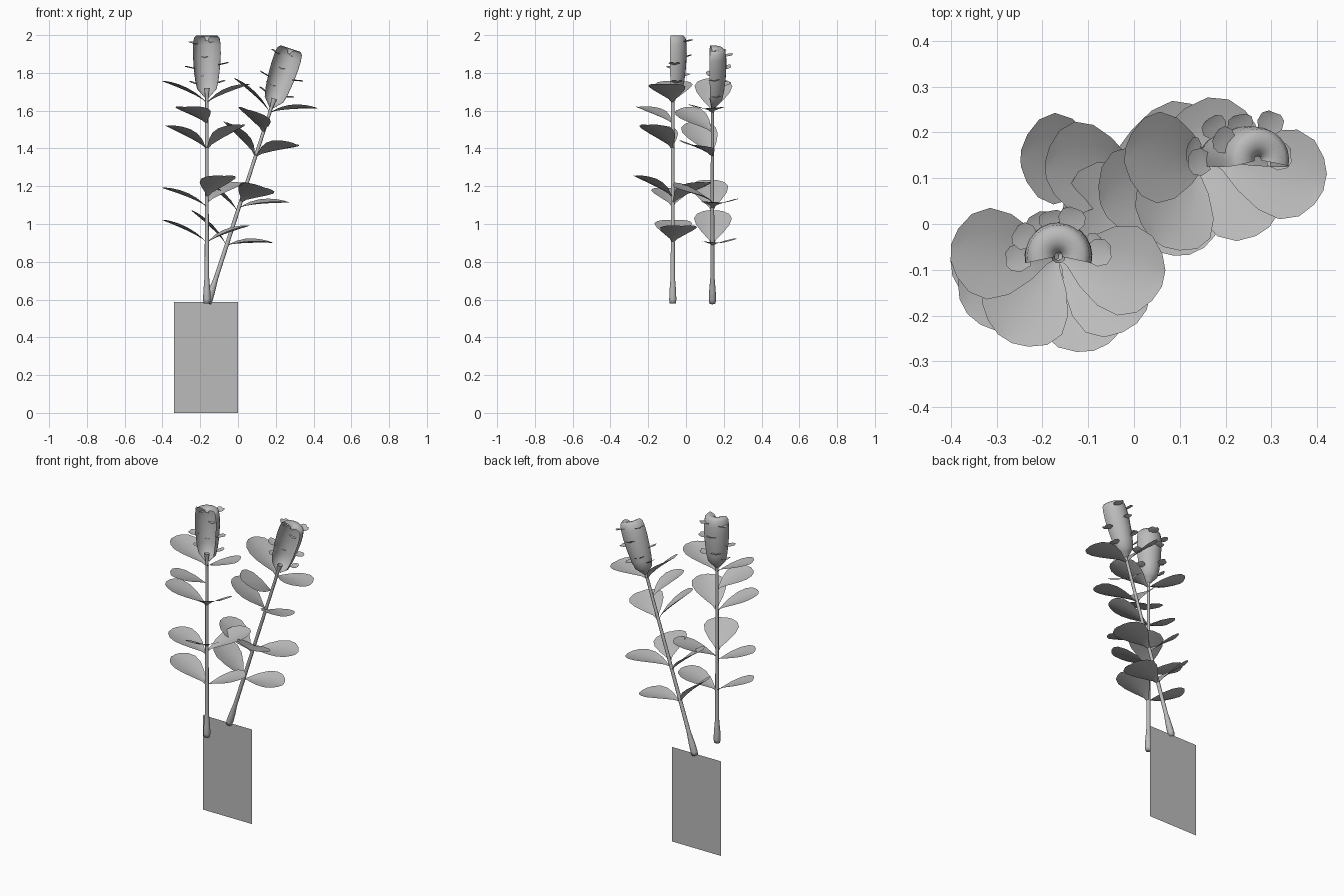
import bpy, bmesh, math
from mathutils import Matrix, Vector

if "Cube" in bpy.data.objects:
    bpy.data.objects.remove(bpy.data.objects["Cube"])

grey = bpy.data.materials.new("soft grey")
grey.diffuse_color = (0.5, 0.5, 0.5, 1)
grey.use_nodes = True
grey.node_tree.nodes["Principled BSDF"].inputs["Base Color"].default_value = grey.diffuse_color


def make_object(name, bm, matrix=Matrix()):
    me = bpy.data.meshes.new(name)
    bm.to_mesh(me)
    bm.free()
    for p in me.polygons:
        p.use_smooth = True
    me.materials.append(grey)
    me.transform(matrix)
    ob = bpy.data.objects.new(name, me)
    bpy.context.collection.objects.link(ob)
    return ob


def loft(bm, rows, closed=False):
    """Skin quads between rows of points."""
    vs = [[bm.verts.new(p) for p in row] for row in rows]
    for a, b in zip(vs, vs[1:]):
        n = len(a)
        for i in range(n if closed else n - 1):
            j = (i + 1) % n
            bm.faces.new((a[i], a[j], b[j], b[i]))


def revolve(profile, start, end, steps):
    """Sweep (radius, z) points around the z axis, in degrees."""
    full = end - start >= 360
    count = steps if full else steps + 1
    angles = [math.radians(start + (end - start) * i / steps) for i in range(count)]
    bm = bmesh.new()
    loft(bm, [[(r * math.cos(a), r * math.sin(a), z) for a in angles]
              for r, z in profile], full)
    return bm


# leaf outline: (fraction of length, half width)
LEAF = [(0, .005), (.1, .018), (.25, .055), (.45, .088), (.65, .1),
        (.82, .085), (.94, .052), (1, .018)]


def leaf(length, rise):
    """Rounded leaf along +x, arching up, with lifted edges."""
    bm = bmesh.new()
    rows = []
    for t, w in LEAF:
        z = rise * t ** 0.75
        rows.append([(length * t, w * s, z + 0.25 * w * s * s * (1 - 0.5 * t))
                     for s in (-1, -.5, 0, .5, 1)])
    loft(bm, rows)
    return bm


def scale_petal(size):
    """Small rounded petal pointing out along +x."""
    bm = bmesh.new()
    loft(bm, [[(size * t, w * s, .012 * t + .006 * s * s) for s in (-1, 0, 1)]
              for t, w in ((0, .018), (.4, .03), (.8, .027), (1, .014))])
    return bm


STEM = [(.0, 0), (.017, 0), (.02, .02), (.018, .07), (.012, .14), (.010, .5),
        (.009, 1.0), (.009, 1.1), (.016, 1.14)]
FLOWER = [(.012, 1.09), (.034, 1.115), (.052, 1.135), (.062, 1.18), (.07, 1.25),
          (.074, 1.32), (.073, 1.37), (.068, 1.405), (.055, 1.418), (.03, 1.415),
          (.012, 1.405), (.008, 1.39)]
# leaf: height, direction, length, rise
LEAVES = [(1.06, 178, .235, .115), (1.06, -12, .235, .10), (.95, 237, .215, .09),
          (.815, 208, .235, .125), (.815, -36, .225, .13), (.56, -65, .22, .115),
          (.51, 186, .235, .10), (.32, 179, .235, .12), (.32, 12, .23, .09)]
# petal: height, direction, reach from the axis
PETALS = [(1.37, 150, .11), (1.38, 70, .11), (1.26, 5, .115), (1.24, 183, .115),
          (1.20, 120, .105), (1.165, 15, .10), (1.30, 100, .10), (1.16, 165, .095)]


def plant(name, x, y, lean, back_leaf_turn):
    base = Matrix.Translation((x, y, .58)) @ Matrix.Rotation(math.radians(lean), 4, 'Y')

    def at(height, turn, out=0):
        return (base @ Matrix.Translation((0, 0, height))
                @ Matrix.Rotation(math.radians(turn), 4, 'Z')
                @ Matrix.Translation((out, 0, 0)))

    make_object(name + "_stem", revolve(STEM, 0, 360, 10), base)
    # blossom shell, open towards the front
    make_object(name + "_blossom", revolve(FLOWER, -12, 192, 14), base)
    for i, (h, turn, reach) in enumerate(PETALS):
        make_object(f"{name}_petal_{i}", scale_petal(reach - .062), at(h, turn, .062))
    for i, (h, turn, length, rise) in enumerate(LEAVES + [(.53, back_leaf_turn, .25, .11)]):
        make_object(f"{name}_leaf_{i}", leaf(length, rise), at(h, turn))


plant("upright_flower", -.165, -.07, 0, 45)
plant("leaning_flower", -.16, .14, 18, 14)

# flat upright panel
bm = bmesh.new()
loft(bm, [[(-.338, .14, z), (0, .14, z)] for z in (0, .588)])
make_object("panel", bm)
